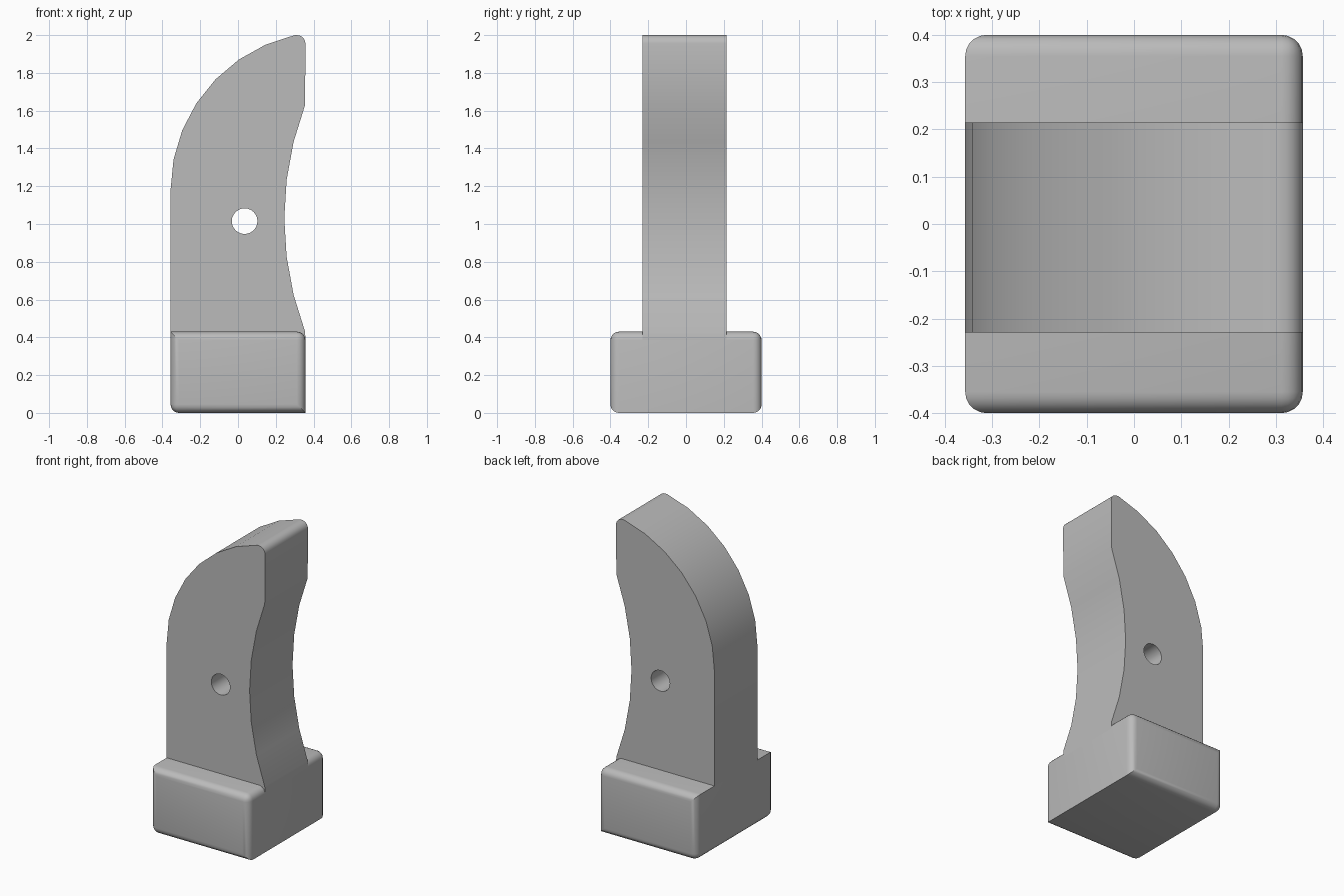
import bpy
import bmesh
from math import sin, cos, radians

cube = bpy.data.objects.get("Cube")
if cube:
    bpy.data.objects.remove(cube, do_unlink=True)

grey = bpy.data.materials.new("plain grey")
grey.use_nodes = True
colour = (0.5, 0.5, 0.5, 1)
grey.diffuse_color = colour
grey.node_tree.nodes["Principled BSDF"].inputs["Base Color"].default_value = colour

HALF_X, HALF_Y, BASE_TOP, ROUND = 0.357, 0.4, 0.43, 0.045


def arc(cx, cz, r, start, end, steps):
    angles = [radians(start + (end - start) * i / steps) for i in range(steps + 1)]
    return [(cx + r * cos(a), cz + r * sin(a)) for a in angles]


def finish(bm, name):
    bmesh.ops.recalc_face_normals(bm, faces=bm.faces)
    mesh = bpy.data.meshes.new(name)
    bm.to_mesh(mesh)
    bm.free()
    mesh.materials.append(grey)
    obj = bpy.data.objects.new(name, mesh)
    bpy.context.collection.objects.link(obj)
    bpy.ops.object.select_all(action="DESELECT")
    obj.select_set(True)
    bpy.context.view_layer.objects.active = obj
    bpy.ops.object.shade_smooth_by_angle(angle=radians(32))
    return obj


# Base block: rounded everywhere but the top left-hand and bottom right-hand ends
bm = bmesh.new()
bmesh.ops.create_cube(bm, size=1)
for v in bm.verts:
    v.co = (v.co.x * 2 * HALF_X, v.co.y * 2 * HALF_Y, (v.co.z + 0.5) * BASE_TOP)


def is_rounded(edge):
    a, b = (v.co for v in edge.verts)
    along_y = abs(a.y - b.y) > 0.1
    return not (along_y and (a.x < 0) == (a.z > 0.1))


bmesh.ops.bevel(bm, geom=[e for e in bm.edges if is_rounded(e)], offset=ROUND,
                segments=5, profile=0.5, affect="EDGES")
finish(bm, "base_block")

# Curved blade: outline with a round hole, filled and extruded through y
outline = [(-HALF_X, BASE_TOP)]
outline += arc(0.483, 1.18, 0.84, 180, 102.6, 7)             # convex back
outline += arc(HALF_X - ROUND, 2 - ROUND, ROUND, 95, 0, 5)   # rounded tip
outline += arc(1.935, 1.03, 1.69, 159.2, 200.8, 6)           # concave grip
outline += [(HALF_X, BASE_TOP - ROUND)]
hole = arc(0.035, 1.015, 0.068, 0, 345, 23)

bm = bmesh.new()
edges = []
for loop in (outline, hole):
    verts = [bm.verts.new((x, -0.23, z)) for x, z in loop]
    edges += [bm.edges.new((v, verts[i - 1])) for i, v in enumerate(verts)]
bmesh.ops.triangle_fill(bm, edges=edges, use_beauty=True)
front = list(bm.faces)
side = bmesh.ops.extrude_face_region(bm, geom=front, use_keep_orig=True)
moved = [g for g in side["geom"] if isinstance(g, bmesh.types.BMVert)]
bmesh.ops.translate(bm, verts=moved, vec=(0, 0.445, 0))
finish(bm, "curved_blade")
